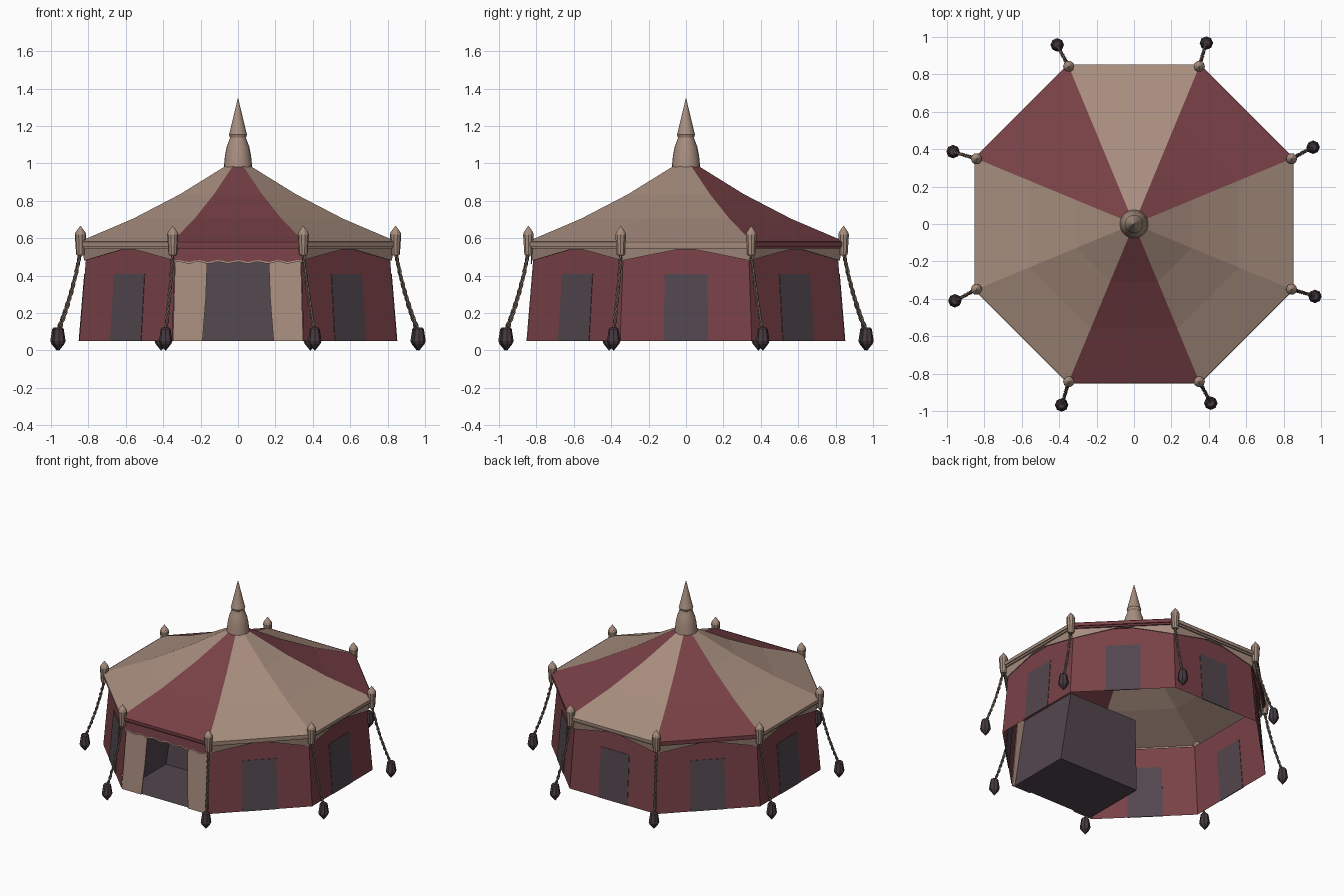
import bpy, bmesh
from math import sin, cos, pi, radians, tan
from mathutils import Vector

if "Cube" in bpy.data.objects:
    bpy.data.objects.remove(bpy.data.objects["Cube"])

FRONT = 6                      # side index whose outward direction is -y
RED_ROOF = (1, 3, FRONT)
HALF = tan(pi / 8)             # half side length per unit of apothem


def material(name, color):
    m = bpy.data.materials.new(name)
    m.use_nodes = True
    m.diffuse_color = (*color, 1)
    m.node_tree.nodes["Principled BSDF"].inputs["Base Color"].default_value = (*color, 1)
    return m


TAN = material("tan canvas", (0.39, 0.27, 0.21))
RED = material("wine red canvas", (0.19, 0.053, 0.063))
DARK = material("dark purple cloth", (0.085, 0.062, 0.076))
IRON = material("dark stake", (0.062, 0.043, 0.053))
ROPE = material("rope", (0.17, 0.125, 0.10))


def make_object(name, verts, faces, mats, indices=None, fix_normals=True):
    mesh = bpy.data.meshes.new(name)
    mesh.from_pydata([tuple(v) for v in verts], [], faces)
    for m in mats:
        mesh.materials.append(m)
    if indices:
        for poly, i in zip(mesh.polygons, indices):
            poly.material_index = i
    if fix_normals:
        bm = bmesh.new()
        bm.from_mesh(mesh)
        bmesh.ops.recalc_face_normals(bm, faces=bm.faces)
        bm.to_mesh(mesh)
        bm.free()
    obj = bpy.data.objects.new(name, mesh)
    bpy.context.scene.collection.objects.link(obj)
    return obj


def side_point(k, apothem, u, z):
    """Point on side k: u runs along the side, apothem is distance from the axis."""
    a = k * pi / 4
    return Vector((apothem * cos(a) - u * sin(a), apothem * sin(a) + u * cos(a), z))


def octagon_shell(name, profile, mats, rule, skip=()):
    """Eight-sided shell through (apothem, z) pairs, coloured by side."""
    verts, faces, indices = [], [], []
    for k in range(8):
        if k in skip:
            continue
        for (r0, z0), (r1, z1) in zip(profile, profile[1:]):
            n = len(verts)
            verts += [side_point(k, r0, -r0 * HALF, z0), side_point(k, r0, r0 * HALF, z0),
                      side_point(k, r1, r1 * HALF, z1), side_point(k, r1, -r1 * HALF, z1)]
            faces.append((n, n + 1, n + 2, n + 3))
            indices.append(rule(k))
    return make_object(name, verts, faces, mats, indices, False)


def lathe(name, profile, sides, mat, center=(0, 0)):
    verts = [(center[0] + r * cos(2 * pi * i / sides), center[1] + r * sin(2 * pi * i / sides), z)
             for r, z in profile for i in range(sides)]
    faces = [(j * sides + i, j * sides + (i + 1) % sides,
              (j + 1) * sides + (i + 1) % sides, (j + 1) * sides + i)
             for j in range(len(profile) - 1) for i in range(sides)]
    faces += [tuple(range(sides)), tuple(range(len(verts) - sides, len(verts)))]
    return make_object(name, verts, faces, [mat])


def wall_apothem(z):
    return 0.849 - 0.082 * (z - 0.05)


def slab(name, k, outline, mat, inner, outer, lean=wall_apothem):
    """Thin plate following the wall of side k, outline given as (u, z)."""
    n = len(outline)
    verts = [side_point(k, lean(z) + off, u, z) for off in (inner, outer) for u, z in outline]
    faces = [tuple(range(n)), tuple(range(n, 2 * n))]
    faces += [(i, (i + 1) % n, n + (i + 1) % n, n + i) for i in range(n)]
    return make_object(name, verts, faces, [mat])


# Canvas roof with a short vertical eave and a soffit back to the wall
octagon_shell("roof", [(0.81, 0.545), (0.843, 0.545), (0.848, 0.582), (0.56, 0.705),
                       (0.31, 0.835), (0.06, 0.99)],
              [TAN, RED], lambda k: int(k in RED_ROOF))
octagon_shell("eave_band", [(0.846, 0.555), (0.852, 0.557), (0.853, 0.579), (0.848, 0.584)],
              [TAN, RED], lambda k: int(k in RED_ROOF))

# Red walls, open at the front
octagon_shell("walls", [(wall_apothem(0.05), 0.05), (wall_apothem(0.55), 0.55)],
              [RED], lambda k: 0, skip=(FRONT,))

# Window panels and arched trim on the seven closed sides
for k in range(8):
    if k == FRONT:
        continue
    slab(f"window_panel_{k}", k, [(-0.118, 0.05), (0.118, 0.05), (0.115, 0.41), (-0.115, 0.41)],
         DARK, -0.003, 0.003)
    w = 0.342
    slab(f"arched_trim_{k}", k, [(-w, 0.48), (-w / 2, 0.515), (-0.04, 0.541), (0.04, 0.541),
                                 (w / 2, 0.515), (w, 0.48), (w, 0.553), (-w, 0.553)],
         TAN, 0.003, 0.008, lambda z: wall_apothem(z) + 0.25 * (z - 0.48))

# Front valance with a wavy hem and tan edging
hem = [(0.345 * (i / 12 - 1), 0.478 + 0.006 * sin(i * 1.7)) for i in range(25)]
slab("front_valance", FRONT, hem + [(0.345, 0.56), (-0.345, 0.56)], RED, 0.010, 0.016)
edging = [(u, z - 0.009) for u, z in hem]
slab("valance_edging", FRONT, edging + hem[::-1], TAN, 0.009, 0.015)

# Door curtains tied to each side
for name, s in (("left", 1), ("right", -1)):
    slab(f"{name}_door_curtain", FRONT,
         [(s * 0.348, 0.05), (s * 0.19, 0.05), (s * 0.172, 0.28), (s * 0.162, 0.55), (s * 0.334, 0.55)],
         TAN, -0.004, 0.004)

# Entrance chamber behind the door, open to the front
chamber = []
for half, back, z in ((0.33, -0.365, 0.05), (0.28, -0.32, 0.55)):
    front = -wall_apothem(z) + 0.008
    chamber += [(-half, front, z), (half, front, z), (half, back, z), (-half, back, z)]
make_object("entrance_chamber", chamber,
            [(0, 3, 2, 1), (4, 5, 6, 7), (1, 2, 6, 5), (2, 3, 7, 6), (3, 0, 4, 7)],
            [DARK], None, False)

# Roof finial
finial = lathe("finial", [(0.077, 0.975), (0.075, 0.99), (0.07, 1.04), (0.06, 1.09), (0.045, 1.13),
                          (0.043, 1.138), (0.049, 1.155), (0.045, 1.165), (0.001, 1.348)], 20, TAN)
bpy.context.view_layer.objects.active = finial
finial.select_set(True)
bpy.ops.object.shade_smooth_by_angle(angle=radians(30))
finial.select_set(False)


def rope_strand(name, start, end, phase):
    curve = bpy.data.curves.new(name, "CURVE")
    curve.dimensions = "3D"
    curve.bevel_depth = 0.006
    curve.bevel_resolution = 0
    curve.materials.append(ROPE)
    spline = curve.splines.new("POLY")
    steps = 48
    spline.points.add(steps)
    out = Vector((end.x - start.x, end.y - start.y, 0)).normalized()
    across = out.cross(Vector((0, 0, 1)))
    for i, point in enumerate(spline.points):
        t = i / steps
        turn = phase + t * 12 * pi
        p = start.lerp(end, t) - out * 0.05 * t * (1 - t)
        p += (out * cos(turn) + across * sin(turn)) * 0.005
        point.co = (*p, 1)
    obj = bpy.data.objects.new(name, curve)
    bpy.context.scene.collection.objects.link(obj)


# Eave posts, guy ropes and ground stakes at each corner
for k in range(8):
    a = (k + 0.5) * pi / 4
    b = a + radians(0.7)
    post = Vector((0.912 * cos(a), 0.912 * sin(a), 0.53))
    stake = Vector((1.042 * cos(b), 1.042 * sin(b), 0.1))
    lathe(f"eave_post_{k}", [(0.018, 0.508), (0.023, 0.515), (0.030, 0.62), (0.026, 0.632),
                             (0.002, 0.665)], 10, TAN, post.xy)
    lathe(f"ground_stake_{k}", [(0.018, 0.122), (0.026, 0.115), (0.036, 0.05), (0.03, 0.035),
                                (0.002, 0.0)], 8, IRON, stake.xy)
    for strand in range(2):
        rope_strand(f"guy_rope_{k}_{strand}", post, stake, strand * pi)
